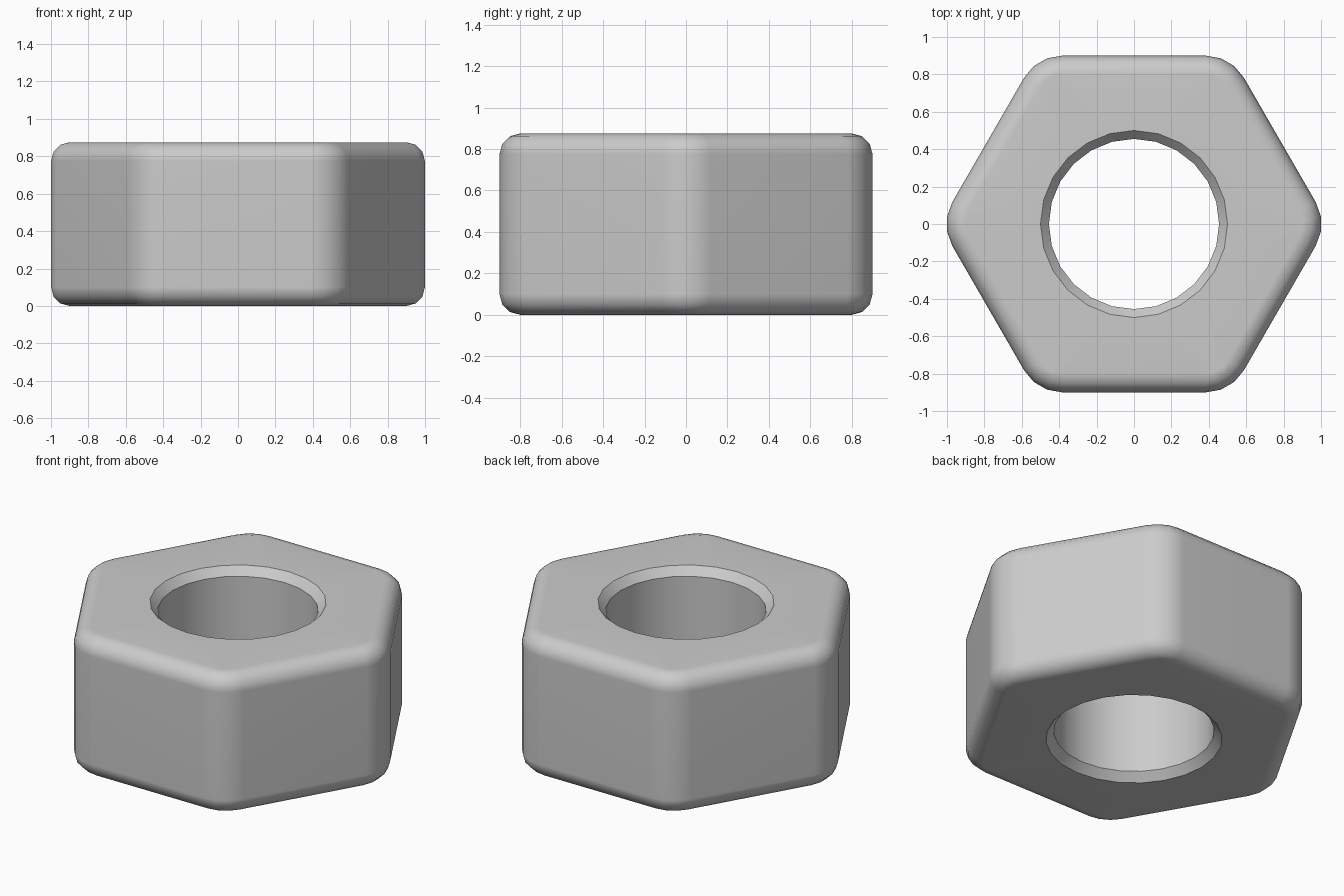
import bpy, bmesh
from math import sin, cos, pi, radians, sqrt

if "Cube" in bpy.data.objects:
    bpy.data.objects.remove(bpy.data.objects["Cube"])

H = 0.875        # height
APOTHEM = 0.9    # centre to flat
CORNER = 0.235   # vertical corner rounding
EDGE = 0.1       # top and bottom edge rounding
HOLE, BORE, CHAMFER = 0.5, 0.455, 0.05


def hex_ring(inset, z):
    """Rounded hexagon, 4 points per corner."""
    r = CORNER - inset
    centre = (APOTHEM - CORNER) * 2 / sqrt(3)
    pts = []
    for c in range(6):
        a = c * pi / 3
        for d in (-30, -10, 10, 30):
            b = a + radians(d)
            pts.append((centre * cos(a) + r * cos(b), centre * sin(a) + r * sin(b), z))
    return pts


def hole_ring(r, z):
    return [(r * cos(radians(15 * i - 30)), r * sin(radians(15 * i - 30)), z) for i in range(24)]


# closed cross-section: rounded outside, then chamfered hole
arc = [(EDGE * (1 - cos(t)), EDGE * (1 - sin(t))) for t in (0, pi / 6, pi / 3, pi / 2)]
rings = [hex_ring(i, d) for i, d in reversed(arc)]
rings += [hex_ring(i, H - d) for i, d in arc]
rings += [hole_ring(HOLE, H), hole_ring(BORE, H - CHAMFER),
          hole_ring(BORE, CHAMFER), hole_ring(HOLE, 0)]

bm = bmesh.new()
loops = [[bm.verts.new(p) for p in ring] for ring in rings]
for k, low in enumerate(loops):
    high = loops[(k + 1) % len(loops)]
    for i in range(24):
        j = (i + 1) % 24
        bm.faces.new((low[i], low[j], high[j], high[i]))
bmesh.ops.recalc_face_normals(bm, faces=bm.faces)

mesh = bpy.data.meshes.new("hex_nut")
bm.to_mesh(mesh)
bm.free()
nut = bpy.data.objects.new("hex_nut", mesh)
bpy.context.collection.objects.link(nut)

# smooth shading with crisp hole edges and flat faces
bpy.context.view_layer.objects.active = nut
nut.select_set(True)
bpy.ops.object.shade_smooth_by_angle(angle=radians(35))
weighted = nut.modifiers.new("weighted_normals", 'WEIGHTED_NORMAL')
weighted.keep_sharp = True
